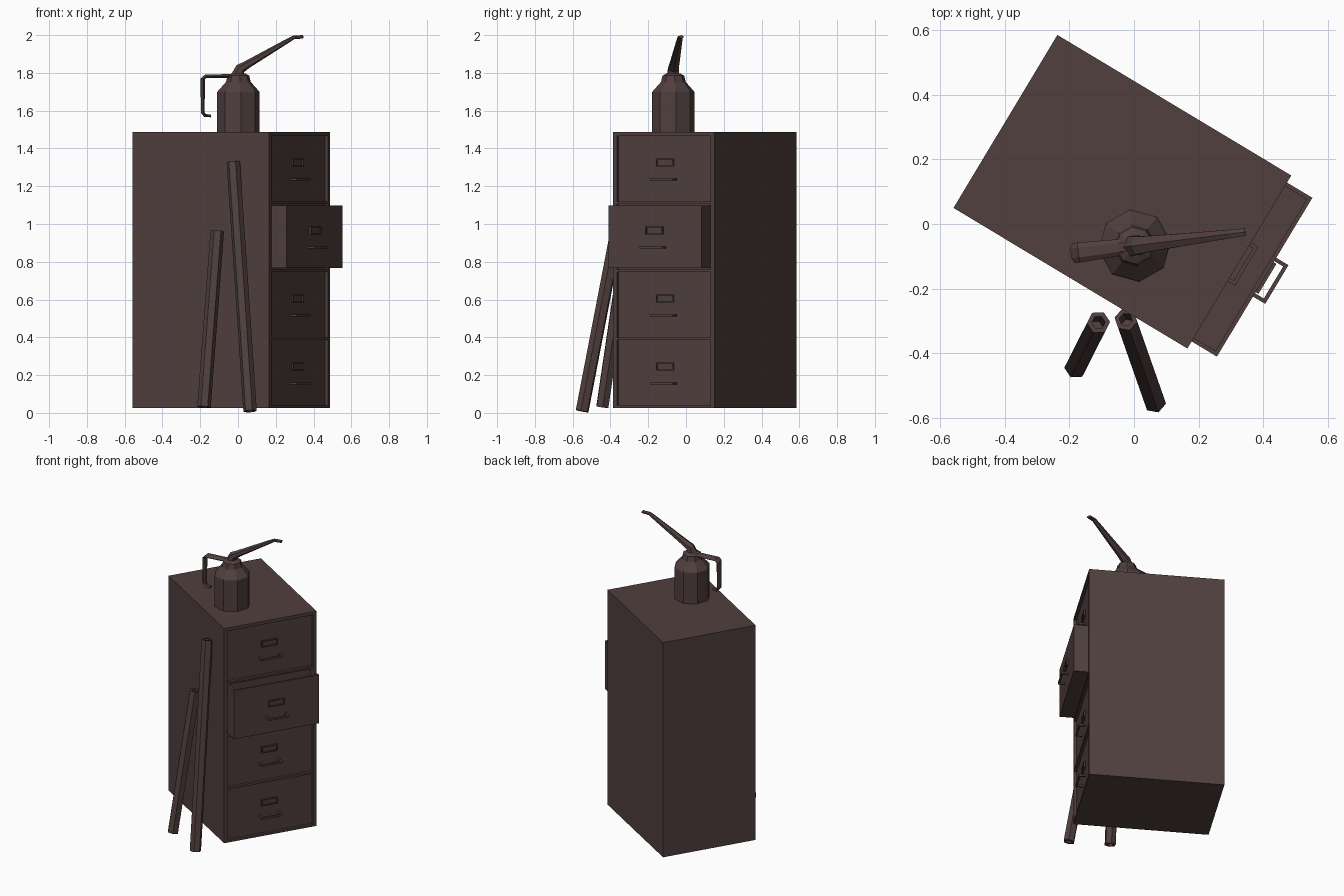
import bpy, bmesh, math
from mathutils import Matrix, Vector

if "Cube" in bpy.data.objects:
    bpy.data.objects.remove(bpy.data.objects["Cube"])

brown = bpy.data.materials.new("dark_brown")
brown.diffuse_color = (0.08, 0.05, 0.048, 1)
brown.use_nodes = True
brown.node_tree.nodes["Principled BSDF"].inputs["Base Color"].default_value = brown.diffuse_color

CAB = Matrix.Translation((-0.036, 0.10, 0)) @ Matrix.Rotation(math.radians(-31), 4, 'Z')
CAN = Matrix.Translation((0.002, -0.067, 0)) @ Matrix.Rotation(math.radians(7), 4, 'Z')


def finish(bm, name, mat):
    bmesh.ops.recalc_face_normals(bm, faces=bm.faces)
    bm.transform(mat)
    me = bpy.data.meshes.new(name)
    bm.to_mesh(me)
    bm.free()
    me.materials.append(brown)
    ob = bpy.data.objects.new(name, me)
    bpy.context.collection.objects.link(ob)
    return ob


def add_box(bm, x, y, z):
    m = Matrix.Translation(((x[0] + x[1]) / 2, (y[0] + y[1]) / 2, (z[0] + z[1]) / 2))
    m = m @ Matrix.Diagonal((x[1] - x[0], y[1] - y[0], z[1] - z[0], 1))
    bmesh.ops.create_cube(bm, size=1, matrix=m)


def hollow(bm, direction, rim, depth):
    d = Vector(direction)
    bm.normal_update()
    for f in [f for f in bm.faces if f.normal.dot(d) > 0.9]:
        bmesh.ops.inset_region(bm, faces=[f], thickness=rim)
        ext = bmesh.ops.extrude_discrete_faces(bm, faces=[f])["faces"][0]
        bmesh.ops.translate(bm, verts=ext.verts, vec=-d * depth)


def skin(bm, rings):
    rings = [[bm.verts.new(p) for p in r] for r in rings]
    n = len(rings[0])
    for a, b in zip(rings, rings[1:]):
        for i in range(n):
            bm.faces.new((a[i], a[(i + 1) % n], b[(i + 1) % n], b[i]))
    bm.faces.new(rings[0])
    bm.faces.new(rings[-1])


def sweep(name, path, n, mat, spin=0.0):
    """path of (x, z, half thickness, half width) in the local XZ plane"""
    rings = []
    for i, (x, z, a, b) in enumerate(path):
        p, q = path[max(i - 1, 0)], path[min(i + 1, len(path) - 1)]
        t = Vector((q[0] - p[0], 0, q[1] - p[1])).normalized()
        nrm = Vector((-t.z, 0, t.x))
        rings.append([Vector((x, 0, z)) + nrm * a * math.cos(k) + Vector((0, b * math.sin(k), 0))
                      for k in (spin + math.tau * j / n for j in range(n))])
    bm = bmesh.new()
    skin(bm, rings)
    return finish(bm, name, mat)


# Cabinet body with four shallow drawer recesses
FRONT, PANEL, PULL = 0.4225, 0.405, 0.109
centres = [0.2125 + 0.36 * i for i in range(4)]
bm = bmesh.new()
add_box(bm, (-FRONT, FRONT), (-0.3125, 0.3125), (0.025, 1.487))
body = finish(bm, "cabinet_body", CAB)
bm = bmesh.new()
for c in centres:
    add_box(bm, (PANEL, 0.6), (-0.29, 0.29), (c - 0.173, c + 0.173))
cutter = finish(bm, "recess_cutter", CAB)
cutter.hide_render = True
cutter.hide_viewport = True
mod = body.modifiers.new("recesses", 'BOOLEAN')
mod.object = cutter
mod.solver = 'EXACT'

# Pulled-out drawer, open on top
bm = bmesh.new()
add_box(bm, (PANEL - 0.005, PANEL + PULL), (-0.287, 0.287), (centres[2] - 0.165, centres[2] + 0.165))
hollow(bm, (0, 0, 1), 0.018, 0.29)
finish(bm, "open_drawer", CAB)

# Label holders and pull handles
for i, c in enumerate(centres):
    f = PANEL + (PULL if i == 2 else 0)
    bm = bmesh.new()
    add_box(bm, (f - 0.002, f + 0.01), (-0.054, 0.054), (c + 0.011, c + 0.055))
    hollow(bm, (1, 0, 0), 0.009, 0.008)
    finish(bm, f"label_holder_{i + 1}", CAB)
    bm = bmesh.new()
    z = (c - 0.063, c - 0.051)
    add_box(bm, (f + 0.032, f + 0.044), (-0.07, 0.07), z)
    for s in (-1, 1):
        add_box(bm, (f - 0.002, f + 0.032), tuple(sorted((s * 0.058, s * 0.07))), z)
    finish(bm, f"drawer_handle_{i + 1}", CAB)

# Oil can body: octagonal lathe
bm = bmesh.new()
skin(bm, [[(r * math.cos(math.tau * k / 8), r * math.sin(math.tau * k / 8), z) for k in range(8)]
          for r, z in [(0.113, 1.487), (0.113, 1.698), (0.108, 1.705), (0.066, 1.752),
                       (0.058, 1.785), (0.035, 1.798)]])
finish(bm, "oil_can_body", CAN)

# Spout and strap handle
sweep("oil_can_spout", [(-0.004, 1.785, 0.034, 0.036), (0.01, 1.822, 0.027, 0.032),
                        (0.05, 1.846, 0.021, 0.028), (0.26, 1.968, 0.012, 0.017),
                        (0.295, 1.988, 0.010, 0.015), (0.345, 1.991, 0.009, 0.014)], 6, CAN)
sweep("oil_can_handle", [(0.0, 1.79, 0.013, 0.034), (-0.05, 1.783, 0.012, 0.026),
                         (-0.175, 1.782, 0.011, 0.031), (-0.19, 1.768, 0.011, 0.031),
                         (-0.19, 1.59, 0.010, 0.024), (-0.178, 1.574, 0.010, 0.022),
                         (-0.148, 1.572, 0.008, 0.02)], 6, CAN, math.pi / 6)

# Leaning hexagonal pipes, hollow at both ends
for name, lo, hi in [("long_pipe", (0.064, -0.55, 0.009), (-0.025, -0.296, 1.328)),
                     ("short_pipe", (-0.18, -0.443, 0.031), (-0.11, -0.305, 0.962))]:
    lo, hi = Vector(lo), Vector(hi)
    axis = hi - lo
    bm = bmesh.new()
    bmesh.ops.create_cone(bm, cap_ends=True, segments=6, radius1=0.036, radius2=0.036, depth=axis.length)
    for d in (1, -1):
        hollow(bm, (0, 0, d), 0.015, 0.1)
    rot = axis.to_track_quat('Z', 'Y').to_matrix().to_4x4()
    finish(bm, name, Matrix.Translation((lo + hi) / 2) @ rot)
